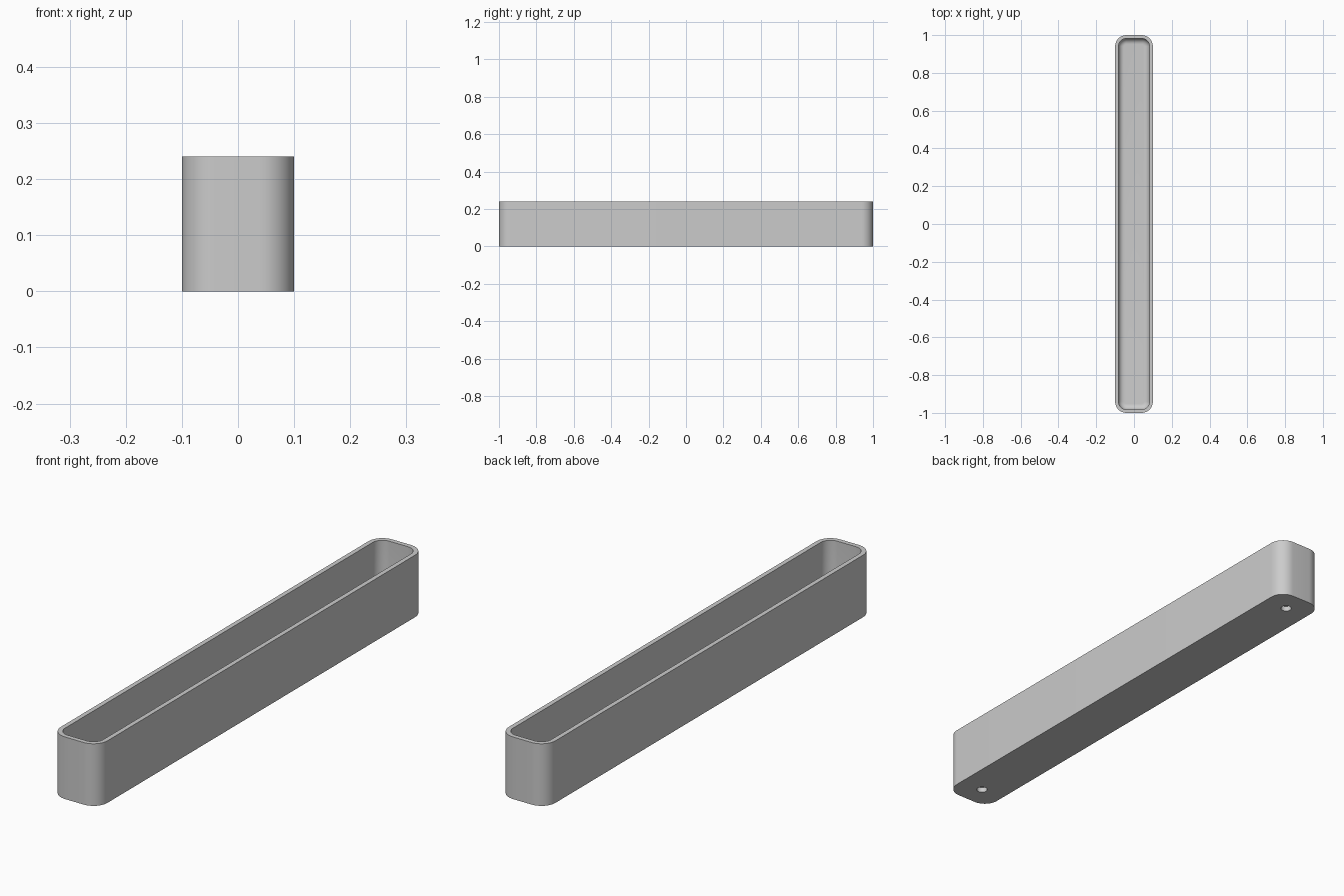
import bpy
import bmesh
from math import cos, sin, pi, radians

cube = bpy.data.objects.get("Cube")
if cube:
    bpy.data.objects.remove(cube, do_unlink=True)

HALF_X, HALF_Y, HEIGHT = 0.1, 1.0, 0.24
CORNER, WALL, FLOOR, FILLET = 0.06, 0.018, 0.035, 0.03
HOLE_Y, HOLE_R, HOLE_DEPTH = 0.91, 0.02, 0.02
STEPS = 12

grey = bpy.data.materials.new("light grey")
grey.use_nodes = True
colour = (0.6, 0.6, 0.6, 1)
grey.diffuse_color = colour
grey.node_tree.nodes["Principled BSDF"].inputs["Base Color"].default_value = colour


def rounded_ring(bm, inset, z):
    """Rounded rectangle, moved inward by inset, at height z."""
    radius = CORNER - inset
    ring = []
    for i, (sx, sy) in enumerate([(1, 1), (-1, 1), (-1, -1), (1, -1)]):
        for k in range(STEPS + 1):
            a = (i + k / STEPS) * pi / 2
            ring.append(bm.verts.new((sx * (HALF_X - CORNER) + radius * cos(a),
                                      sy * (HALF_Y - CORNER) + radius * sin(a), z)))
    return ring


# Trough: outside wall, flat rim, inside wall and rounded floor edge
profile = [(0, 0), (0, HEIGHT), (WALL, HEIGHT)]
for k in range(9):
    a = k / 8 * pi / 2
    profile.append((WALL + FILLET * (1 - cos(a)), FLOOR + FILLET * (1 - sin(a))))

bm = bmesh.new()
rings = [rounded_ring(bm, inset, z) for inset, z in profile]
for low, high in zip(rings, rings[1:]):
    for k in range(len(low)):
        n = (k + 1) % len(low)
        bm.faces.new((low[k], low[n], high[n], high[k]))
bm.faces.new(rings[0][::-1])
bm.faces.new(rings[-1])
bmesh.ops.recalc_face_normals(bm, faces=bm.faces)
mesh = bpy.data.meshes.new("trough")
bm.to_mesh(mesh)
bm.free()
trough = bpy.data.objects.new("trough", mesh)
bpy.context.collection.objects.link(trough)
mesh.materials.append(grey)

# Blind mounting holes in the underside, one near each end
for side in (-1, 1):
    bpy.ops.mesh.primitive_cylinder_add(vertices=32, radius=HOLE_R, depth=2 * HOLE_DEPTH,
                                        location=(0, side * HOLE_Y, 0))
    cutter = bpy.context.object
    cutter.name = "hole_cutter"
    cutter.hide_render = True
    cutter.data.materials.append(grey)
    cut = trough.modifiers.new("mounting hole", "BOOLEAN")
    cut.operation = "DIFFERENCE"
    cut.solver = "EXACT"
    cut.object = cutter
    bpy.context.view_layer.objects.active = trough
    bpy.ops.object.modifier_apply(modifier=cut.name)
    bpy.data.objects.remove(cutter, do_unlink=True)

bpy.ops.object.select_all(action="DESELECT")
trough.select_set(True)
bpy.context.view_layer.objects.active = trough
bpy.ops.object.shade_smooth_by_angle(angle=radians(30))
